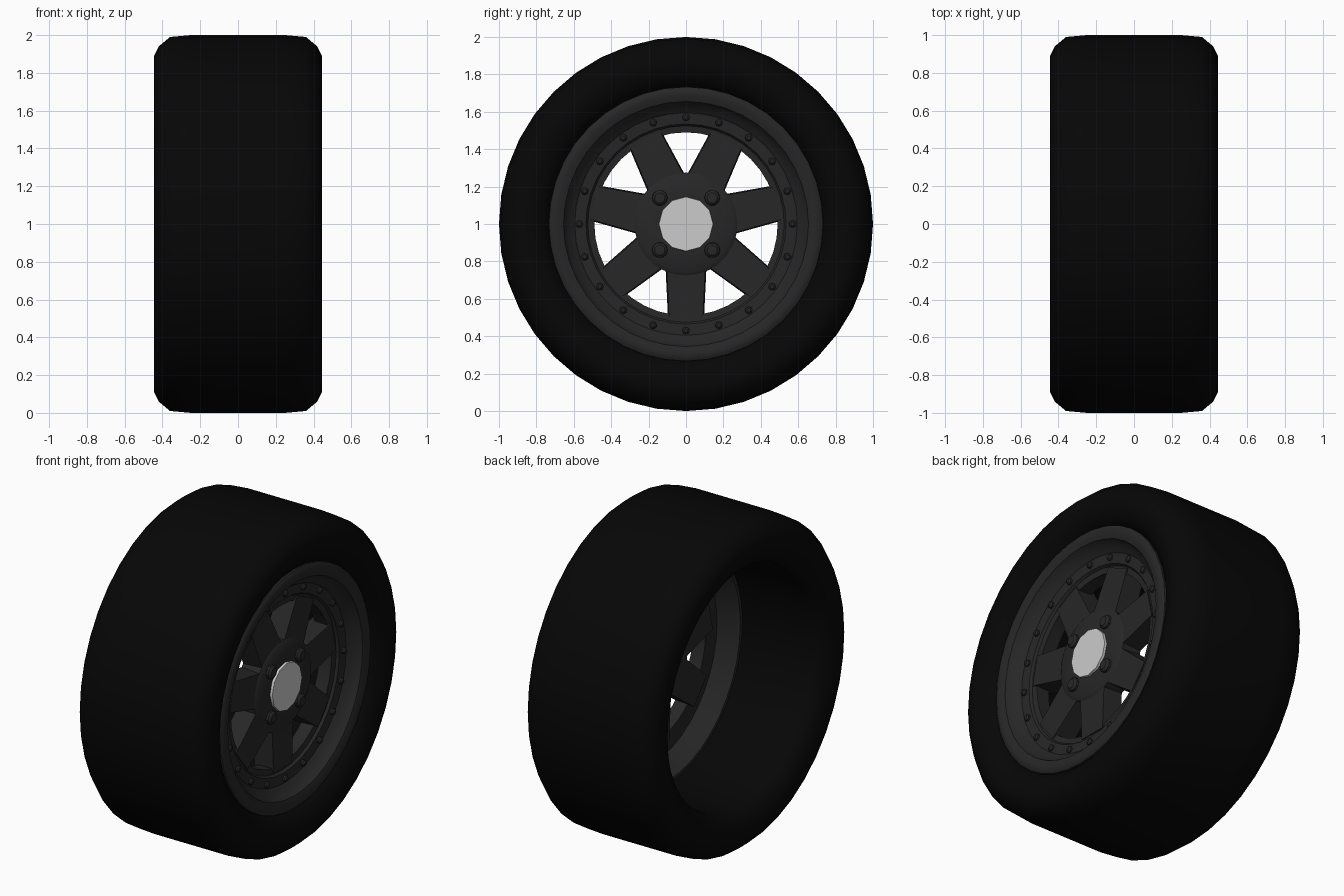
import bpy, bmesh
from math import sin, cos, pi, radians

if "Cube" in bpy.data.objects:
    bpy.data.objects.remove(bpy.data.objects["Cube"])

AXLE = 1.0  # height of the wheel axis, which runs along x


def material(name, v):
    m = bpy.data.materials.new(name)
    m.diffuse_color = (v, v, v, 1)
    m.use_nodes = True
    m.node_tree.nodes["Principled BSDF"].inputs["Base Color"].default_value = m.diffuse_color
    return m


RUBBER = material("rubber", 0.002)
METAL = material("dark_metal", 0.02)


def finish(bm, name, mat=None, smooth=35):
    bmesh.ops.recalc_face_normals(bm, faces=bm.faces)
    me = bpy.data.meshes.new(name)
    bm.to_mesh(me)
    bm.free()
    ob = bpy.data.objects.new(name, me)
    bpy.context.collection.objects.link(ob)
    if mat:
        me.materials.append(mat)
    if smooth:
        bpy.ops.object.select_all(action='DESELECT')
        ob.select_set(True)
        bpy.context.view_layer.objects.active = ob
        bpy.ops.object.shade_smooth_by_angle(angle=radians(smooth))
    return ob


def polar(x, r, a):
    return (x, r * cos(a), AXLE + r * sin(a))


def lathe(bm, profile, n, closed=True):
    """Revolve (x, r) points about the axle; open profiles get end caps."""
    rings = [[bm.verts.new(polar(x, r, 2 * pi * i / n)) for i in range(n)]
             for x, r in profile]
    pairs = list(zip(rings, rings[1:]))
    if closed:
        pairs.append((rings[-1], rings[0]))
    else:
        bm.faces.new(rings[0])
        bm.faces.new(rings[-1])
    for p, q in pairs:
        for i in range(n):
            j = (i + 1) % n
            bm.faces.new((p[i], p[j], q[j], q[i]))


def stud(bm, r, a, rings, n):
    """Small turned part at polar position (r, a); rings are (x, radius)."""
    _, cy, cz = polar(0, r, a)
    loops = [[bm.verts.new((x, cy + s * cos(2 * pi * i / n), cz + s * sin(2 * pi * i / n)))
              for i in range(n)] for x, s in rings]
    for p, q in zip(loops, loops[1:]):
        for i in range(n):
            j = (i + 1) % n
            bm.faces.new((p[i], p[j], q[j], q[i]))
    bm.faces.new(loops[0])
    bm.faces.new(loops[-1])


# Tyre: slick tread, rounded shoulders, sidewalls curving in to the bead, hollow
half = [(0.25, 1.0), (0.36, 0.99), (0.42, 0.94), (0.444, 0.89), (0.442, 0.84),
        (0.42, 0.78), (0.38, 0.735), (0.34, 0.725)]
bm = bmesh.new()
lathe(bm, half + [(-x, r) for x, r in reversed(half)], 40)
finish(bm, "tyre", RUBBER, 60)

# Rim: raised outer lip, stepped bolt ring, tapered inner barrel
bm = bmesh.new()
lathe(bm, [(0.36, 0.735), (0.39, 0.733), (0.402, 0.715), (0.402, 0.69), (0.39, 0.655),
           (0.35, 0.635), (0.33, 0.605), (0.32, 0.595), (0.315, 0.535), (0.30, 0.525),
           (0.295, 0.49), (0.21, 0.49), (0.23, 0.63), (0.12, 0.70), (0.12, 0.72)], 40)
finish(bm, "rim", METAL)

# Ring of small bolts
bm = bmesh.new()
for i in range(20):
    stud(bm, 0.57, pi / 2 + i * pi / 10, [(0.31, 0.021), (0.328, 0.019), (0.336, 0.01)], 8)
finish(bm, "rim_bolts", METAL)

# Seven spokes, one pointing straight down
bm = bmesh.new()
for k in range(7):
    a = -pi / 2 + k * 2 * pi / 7
    corners = []
    for x, grow in ((0.305, 0), (0.18, 0.006)):
        for r, w in ((0.20, 0.105), (0.51, 0.09)):
            for s in (-1, 1):
                t = s * (w + grow)
                corners.append(bm.verts.new((x, r * cos(a) - t * sin(a),
                                             AXLE + r * sin(a) + t * cos(a))))
    c = corners
    for f in ((0, 1, 3, 2), (4, 5, 7, 6), (0, 1, 5, 4), (2, 3, 7, 6), (0, 2, 6, 4), (1, 3, 7, 5)):
        bm.faces.new([c[i] for i in f])
finish(bm, "spokes", METAL, 0)

# Hub disc
bm = bmesh.new()
lathe(bm, [(0.18, 0.275), (0.305, 0.275), (0.318, 0.255), (0.32, 0.15)], 28, closed=False)
finish(bm, "hub", METAL)

# Four wheel nuts
bm = bmesh.new()
for k in range(4):
    stud(bm, 0.198, pi / 4 + k * pi / 2, [(0.31, 0.043), (0.332, 0.041), (0.344, 0.028)], 10)
finish(bm, "wheel_nuts", METAL)

# Centre cap
bm = bmesh.new()
lathe(bm, [(0.31, 0.147), (0.335, 0.145)], 12, closed=False)
finish(bm, "centre_cap")
